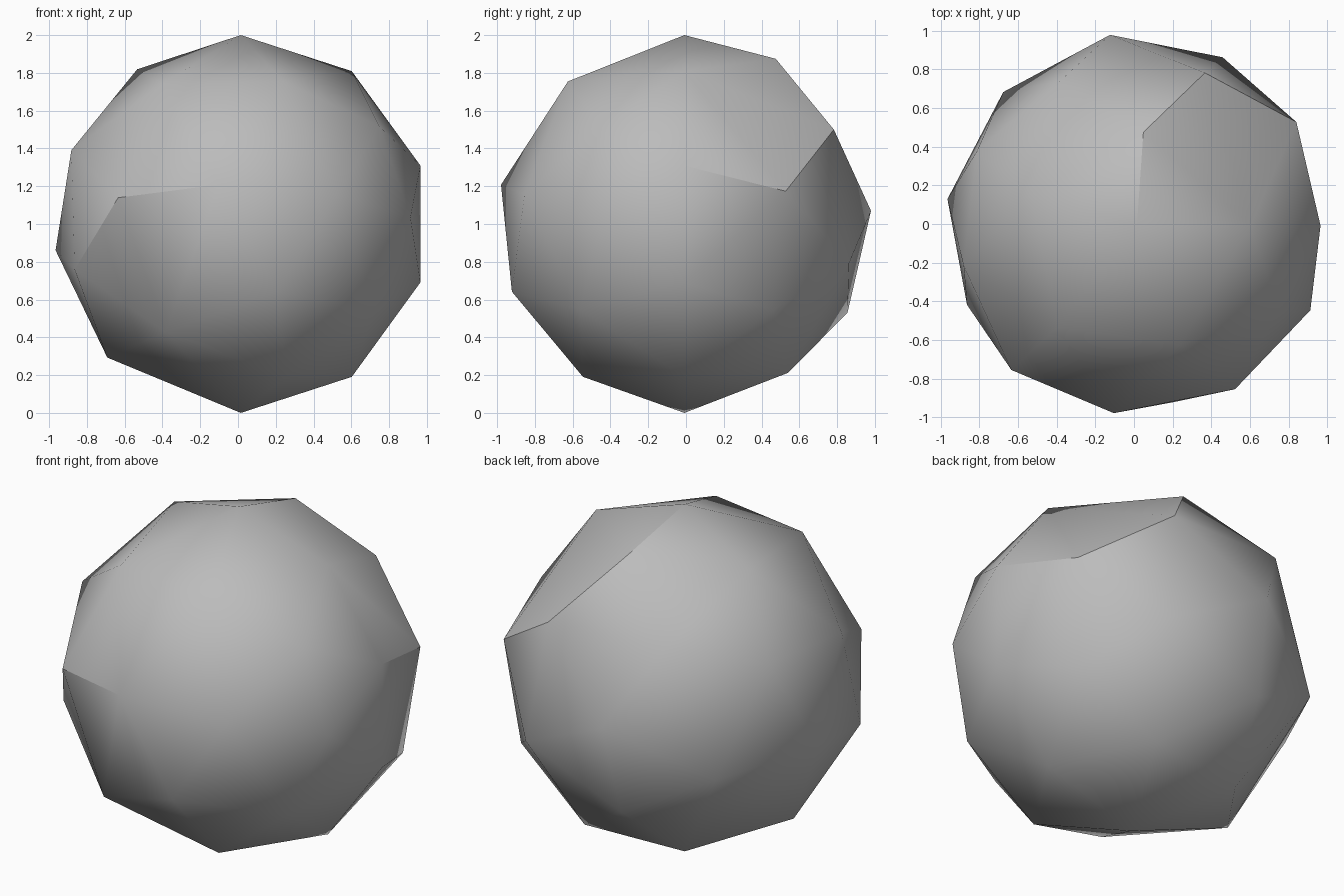
import bpy
import bmesh
from math import sin, cos, radians
from mathutils import Vector

default_cube = bpy.data.objects.get("Cube")
if default_cube:
    bpy.data.objects.remove(default_cube, do_unlink=True)


def flat_material(name, colour):
    """Create a plain one-colour material."""
    material = bpy.data.materials.new(name)
    material.use_nodes = True
    material.diffuse_color = colour
    shader = material.node_tree.nodes["Principled BSDF"]
    shader.inputs["Base Color"].default_value = colour
    shader.inputs["Roughness"].default_value = 0.8
    return material


def on_sphere(polar, turn):
    """Point on the unit sphere from degrees off the top and around z."""
    p, t = radians(polar), radians(turn)
    return Vector((sin(p) * cos(t), sin(p) * sin(t), cos(p)))


# Uneven rings of corners, each as (degrees from the top, degrees around)
upper_cap = [(36, 0), (29, 86), (35, 163), (42, 232), (41, 290)]
upper_belt = [(72, 0), (80, 33), (60, 66), (58, 118), (66, 155),
              (67, 193), (82, 229), (78, 263), (81, 301), (59, 329)]
lower_belt = [(108, 0), (117, 32), (102, 63), (86, 98), (118, 102), (102, 135),
              (98, 172), (104, 205), (125, 241), (111, 282), (117, 322), (88, 334)]
lower_cap = [(144, 0), (142, 63), (144, 125), (135, 182), (144, 294)]
poles = [(0, 0), (180, 0)]

# Faceted boulder: the convex skin stretched over all the corners
bm = bmesh.new()
for ring in (poles, upper_cap, upper_belt, lower_belt, lower_cap):
    for polar, turn in ring:
        bm.verts.new(on_sphere(polar, turn))
bmesh.ops.convex_hull(bm, input=list(bm.verts))
bmesh.ops.recalc_face_normals(bm, faces=list(bm.faces))

# Centre the boulder and stand it on the ground
corners = [v.co.copy() for v in bm.verts]
low = Vector([min(c[axis] for c in corners) for axis in range(3)])
high = Vector([max(c[axis] for c in corners) for axis in range(3)])
middle = (low + high) / 2
bmesh.ops.translate(bm, verts=list(bm.verts),
                    vec=(-middle.x, -middle.y, -low.z))

mesh = bpy.data.meshes.new("boulder")
bm.to_mesh(mesh)
bm.free()
mesh.materials.append(flat_material("stone_grey", (0.5, 0.5, 0.5, 1)))

boulder = bpy.data.objects.new("boulder", mesh)
bpy.context.collection.objects.link(boulder)

# Soft facets, with only the steeper edges left sharp
for other in bpy.context.selected_objects:
    other.select_set(False)
boulder.select_set(True)
bpy.context.view_layer.objects.active = boulder
bpy.ops.object.shade_smooth_by_angle(angle=radians(30))
